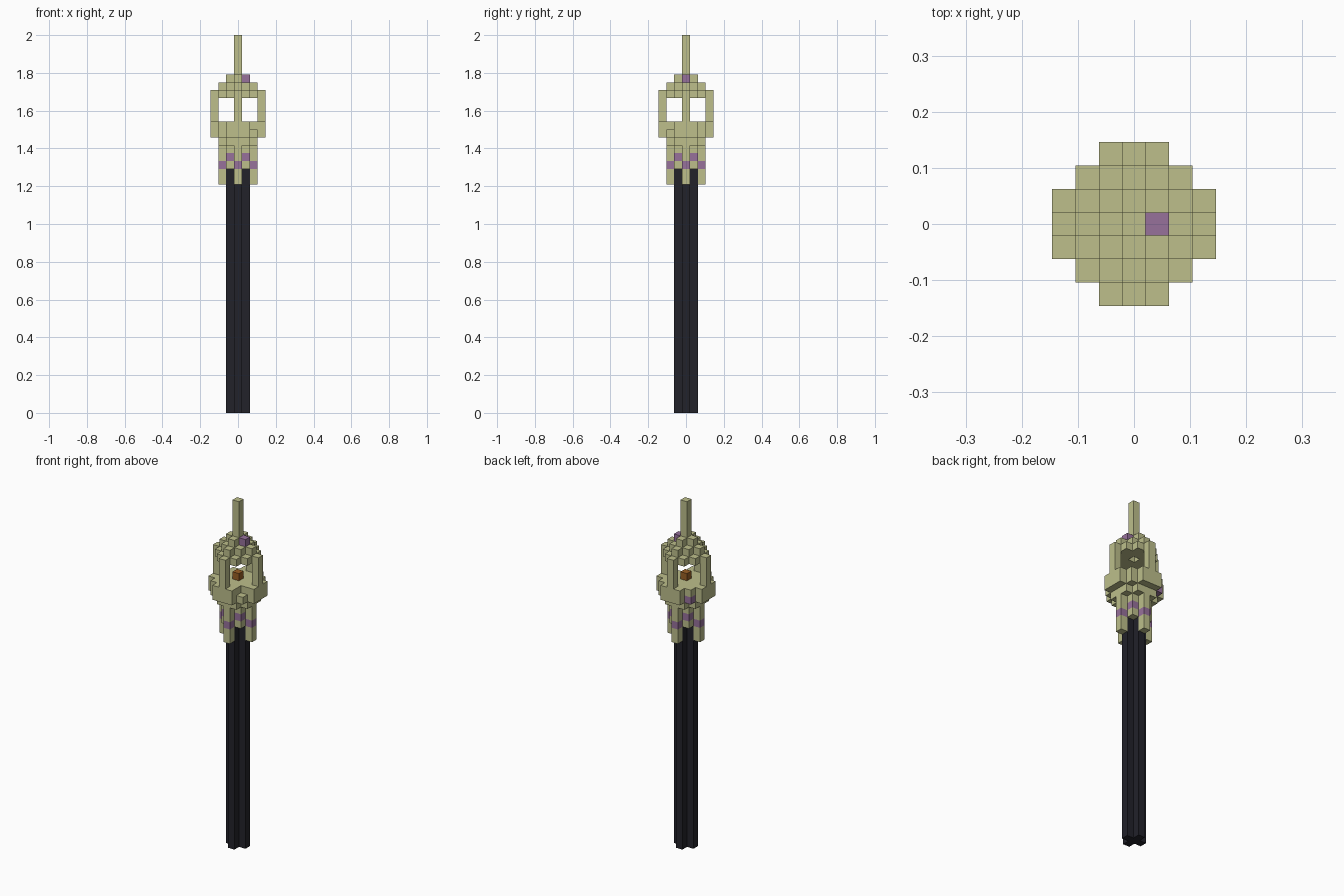
import bpy, bmesh, math
from mathutils import Vector

cube = bpy.data.objects.get("Cube")
if cube:
    bpy.data.objects.remove(cube, do_unlink=True)

U = 1 / 24  # edge of one block


def material(name, rgb):
    m = bpy.data.materials.new(name)
    m.use_nodes = True
    m.diffuse_color = (*rgb, 1)
    m.node_tree.nodes["Principled BSDF"].inputs["Base Color"].default_value = (*rgb, 1)
    return m


MATS = [material("pale_olive", (0.51, 0.52, 0.26)),
        material("dusty_purple", (0.31, 0.165, 0.33)),
        material("dark_slate", (0.016, 0.016, 0.023)),
        material("amber", (0.32, 0.115, 0.018))]
OLIVE, PURPLE, DARK, AMBER = range(4)

parts = {}   # part name -> {cell: colour}
filled = set()


def fill(part, z0, z1, inside, colour=OLIVE):
    """Fill every block of the layers z0..z1 whose column passes the rule."""
    cells = parts.setdefault(part, {})
    for z in range(z0, z1):
        for x in range(-3, 4):
            for y in range(-3, 4):
                if inside(x, y) and ((x, y, z) in cells or (x, y, z) not in filled):
                    cells[x, y, z] = colour
                    filled.add((x, y, z))


def diamond(r):
    return lambda x, y: abs(x) + abs(y) <= r


def disc(r):
    return lambda x, y: x * x + y * y <= r * r + 1


def arms(r):
    return lambda x, y: abs(x) + abs(y) == r and x * y == 0


def corners(r):
    return lambda x, y: abs(x) == r and abs(y) == r


# Handle with a cross-shaped section
fill("shaft", 0, 33, diamond(1), DARK)

# Collar with four prongs and a purple band
fill("collar", 29, 33, arms(2))
fill("collar", 31, 32, arms(2), PURPLE)
fill("collar", 31, 32, corners(1))
fill("collar", 32, 33, corners(1), PURPLE)
fill("collar", 33, 34, lambda x, y: max(abs(x), abs(y)) <= 1 or arms(2)(x, y))
fill("collar", 34, 35, disc(2))

# Wide rim, with one low corner and one purple corner
fill("rim", 35, 36, disc(3))
fill("rim", 36, 37, lambda x, y: disc(3)(x, y) and (x, y) != (2, -2))
fill("rim", 35, 36, lambda x, y: (x, y) == (-2, 2), PURPLE)

# Glowing core between four posts
fill("core", 37, 38, diamond(0), AMBER)
fill("posts", 37, 40, arms(3))

# Stepped dome with one purple block
fill("dome", 40, 41, lambda x, y: 0 < abs(x) + abs(y) <= 3)
fill("dome", 41, 42, diamond(2))
fill("dome", 42, 43, diamond(1))
fill("dome", 42, 43, lambda x, y: (x, y) == (1, 0), PURPLE)

# Spire
fill("spire", 43, 48, diamond(0))


def build(name, cells):
    """Skin the exposed sides of the blocks of one part."""
    bm = bmesh.new()
    for cell, colour in cells.items():
        for axis in range(3):
            for sign in (-1, 1):
                n = Vector((0, 0, 0))
                n[axis] = sign
                if tuple(int(c + d) for c, d in zip(cell, n)) in filled:
                    continue
                a = Vector((0, 0, 0))
                a[(axis + 1) % 3] = 1
                b = n.cross(a)
                mid = Vector(cell) + Vector((0, 0, 0.5)) + n / 2
                quad = [mid + (i * a + j * b) / 2
                        for i, j in ((-1, -1), (1, -1), (1, 1), (-1, 1))]
                face = bm.faces.new([bm.verts.new(p * U) for p in quad])
                face.material_index = colour
    bmesh.ops.remove_doubles(bm, verts=bm.verts[:], dist=U / 100)
    bmesh.ops.dissolve_limit(bm, angle_limit=math.radians(1), verts=bm.verts[:],
                             edges=bm.edges[:], delimit={'MATERIAL'})
    mesh = bpy.data.meshes.new(name)
    for m in MATS:
        mesh.materials.append(m)
    bm.to_mesh(mesh)
    bm.free()
    bpy.context.scene.collection.objects.link(bpy.data.objects.new(name, mesh))


for part_name, part_cells in parts.items():
    build(part_name, part_cells)
